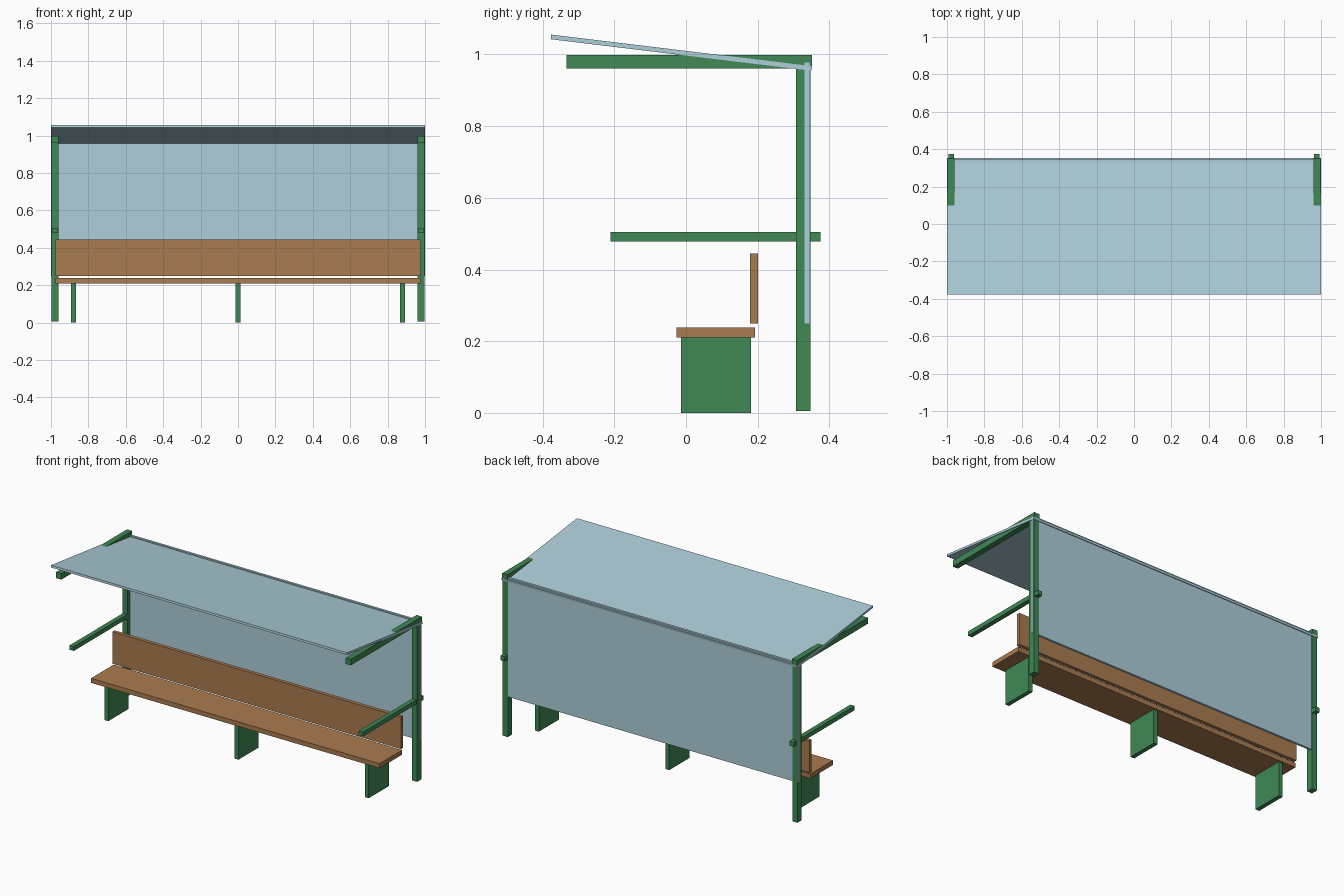
import bpy, math

if "Cube" in bpy.data.objects:
    bpy.data.objects.remove(bpy.data.objects["Cube"])


def material(name, color):
    m = bpy.data.materials.new(name)
    m.diffuse_color = color
    m.use_nodes = True
    m.node_tree.nodes["Principled BSDF"].inputs["Base Color"].default_value = m.diffuse_color
    return m


green = material("green_paint", (0.05, 0.25, 0.09, 1))
wood = material("wood", (0.40, 0.20, 0.08, 1))
glass = material("blue_panel", (0.42, 0.62, 0.70, 1))


def box(name, x, y, z, mat):
    """Box from (min, max) ranges along each axis."""
    bpy.ops.mesh.primitive_cube_add(size=1, location=[(a + b) / 2 for a, b in (x, y, z)])
    ob = bpy.context.object
    ob.name = name
    ob.scale = [b - a for a, b in (x, y, z)]
    bpy.ops.object.transform_apply(location=False, rotation=False, scale=True)
    ob.data.materials.append(mat)
    return ob


# Side frames: post, roof beam and arm rail, on both ends
for side, s in (("left", -1), ("right", 1)):
    outer = sorted((s * 0.996, s * 0.961))
    inner = sorted((s * 0.991, s * 0.963))
    box(side + "_post", outer, (0.307, 0.347), (0.005, 0.961), green)
    box(side + "_roof_beam", outer, (-0.333, 0.351), (0.961, 0.998), green)
    box(side + "_arm_rail", inner, (-0.21, 0.375), (0.478, 0.505), green)

# Back panel
box("back_panel", (-1, 1), (0.331, 0.345), (0.25, 0.977), glass)

# Sloping roof panel
roof = box("roof_panel", (-1, 1), (-0.3795, 0.3535), (0.9985, 1.0115), glass)
roof.rotation_euler.x = -math.atan2(0.088, 0.728)

# Bench: seat, backrest and three slab legs
box("seat", (-0.975, 0.975), (-0.026, 0.192), (0.21, 0.238), wood)
box("backrest", (-0.975, 0.975), (0.179, 0.201), (0.249, 0.444), wood)
for name, cx in (("left", -0.88), ("middle", 0), ("right", 0.88)):
    box(name + "_bench_leg", (cx - 0.013, cx + 0.013), (-0.014, 0.181), (0, 0.21), green)
